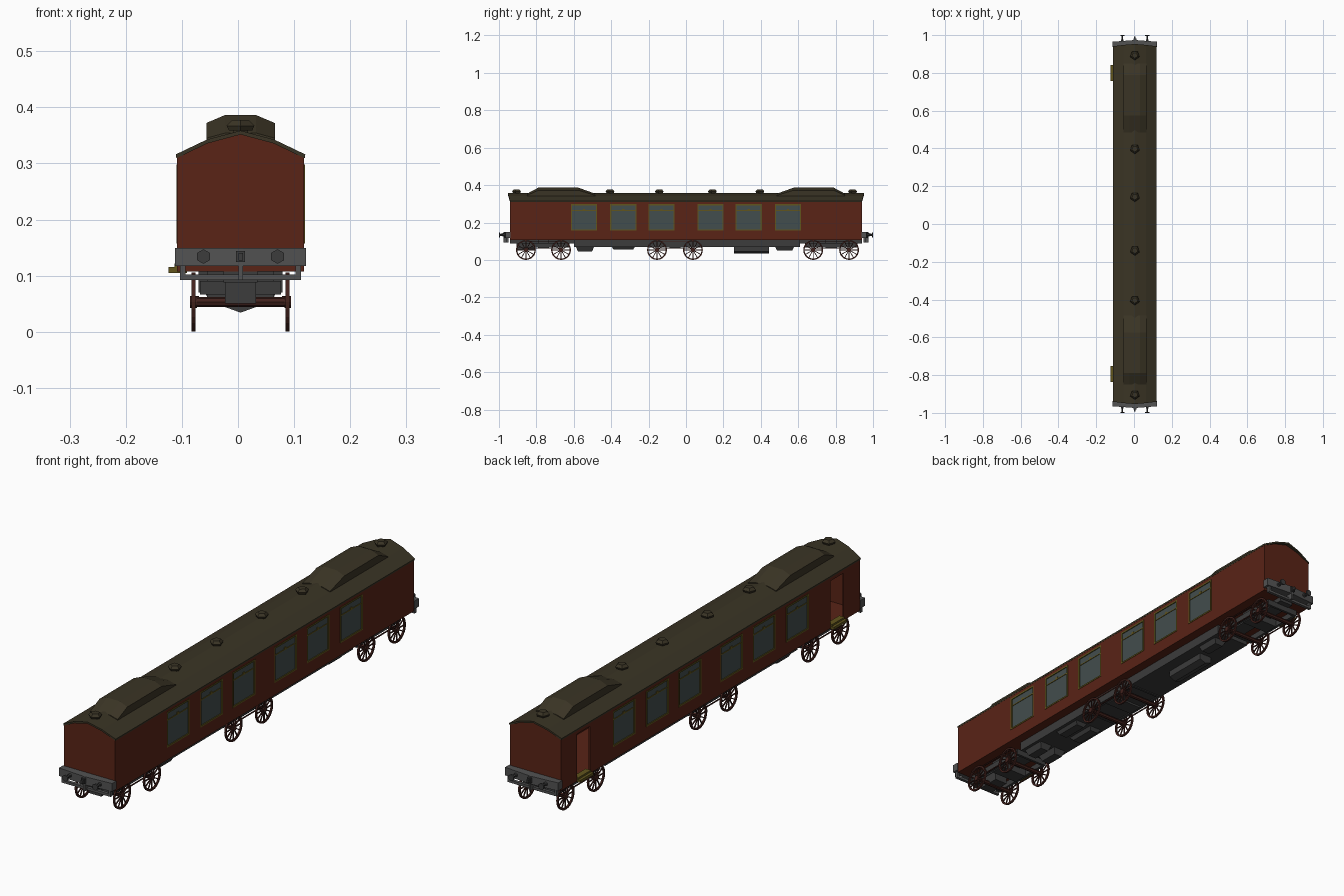
import bpy, bmesh, math
from mathutils import Matrix, Vector

if "Cube" in bpy.data.objects:
    bpy.data.objects.remove(bpy.data.objects["Cube"])

CX = 0.0045  # body centre line (the steps stick out on the left)

def mat(name, r, g, b):
    m = bpy.data.materials.new(name)
    m.diffuse_color = (r, g, b, 1)
    m.use_nodes = True
    m.node_tree.nodes["Principled BSDF"].inputs["Base Color"].default_value = m.diffuse_color
    return m

RED = mat("red_paint", 0.10, 0.017, 0.008)
ROOF = mat("roof_brown", 0.042, 0.034, 0.018)
GLASS = mat("glass", 0.055, 0.075, 0.075)
GOLD = mat("gold_trim", 0.12, 0.09, 0.012)
STEEL = mat("steel", 0.085, 0.085, 0.085)
DARK = mat("dark_frame", 0.045, 0.045, 0.045)
WHEEL = mat("wheel_red", 0.055, 0.016, 0.012)

def finish(name, bm, material):
    bmesh.ops.recalc_face_normals(bm, faces=bm.faces)
    me = bpy.data.meshes.new(name)
    bm.to_mesh(me)
    bm.free()
    me.materials.append(material)
    ob = bpy.data.objects.new(name, me)
    ob.location.x = CX
    bpy.context.collection.objects.link(ob)
    return ob

def add_box(bm, x0, x1, y0, y1, z0, z1):
    m = Matrix.Translation(((x0 + x1) / 2, (y0 + y1) / 2, (z0 + z1) / 2))
    bmesh.ops.create_cube(bm, size=1, matrix=m @ Matrix.Diagonal((x1 - x0, y1 - y0, z1 - z0, 1)))

def boxes(name, items, material):
    bm = bmesh.new()
    for b in items:
        add_box(bm, *b)
    return finish(name, bm, material)

def add_cone(bm, a, b, r1, r2, n):
    a, b = Vector(a), Vector(b)
    m = Matrix.Translation((a + b) / 2) @ (b - a).to_track_quat('Z', 'Y').to_matrix().to_4x4()
    bmesh.ops.create_cone(bm, cap_ends=True, segments=n, radius1=r1, radius2=r2,
                          depth=(b - a).length, matrix=m)

def loft(name, rings, material):
    bm = bmesh.new()
    vs = [[bm.verts.new(p) for p in r] for r in rings]
    n = len(vs[0])
    for a, b in zip(vs, vs[1:]):
        for i in range(n):
            bm.faces.new((a[i], a[(i + 1) % n], b[(i + 1) % n], b[i]))
    bm.faces.new(vs[0])
    bm.faces.new(vs[-1])
    return finish(name, bm, material)

def prism(name, profile, y0, y1, material):
    return loft(name, [[(x, y, z) for x, z in profile] for y in (y0, y1)], material)

# Body shell, hollowed out, with window and door openings
def body_profile(t):
    w, d = 0.113 - t, t
    return [(-w, 0.107 + d), (w, 0.107 + d), (w, 0.317 - d), (0.06, 0.338 - d),
            (0, 0.353 - d), (-0.06, 0.338 - d), (-w, 0.317 - d)]

body = prism("body_shell", body_profile(0), -0.94, 0.94, RED)
inner = prism("interior_cutter", body_profile(0.005), -0.934, 0.934, RED)
WIN = [s * y for y in (0.545, 0.335, 0.131) for s in (-1, 1)]
DOORS = (0.80, -0.795)
holes = [(min(s * .1, s * .13), max(s * .1, s * .13), y - .068, y + .068, .159, .296)
         for y in WIN for s in (-1, 1)]
holes += [(-0.13, -0.1, y - .04, y + .04, .12, .295) for y in DOORS]
openings = boxes("opening_cutter", holes, RED)
for cutter in (inner, openings):
    mod = body.modifiers.new("cut", 'BOOLEAN')
    mod.operation = 'DIFFERENCE'
    mod.solver = 'EXACT'
    mod.object = cutter
    cutter.hide_render = True
    cutter.hide_set(True)

# Windows: glass, frame, top light bar and catch
for s, side in ((-1, "left"), (1, "right")):
    def sx(a, b):
        return (min(s * a, s * b), max(s * a, s * b))
    X = sx(.109, .1145)
    for i, y in enumerate(WIN):
        boxes(f"{side}_window_glass_{i}", [(*sx(.109, .111), y - .068, y + .068, .159, .296)], GLASS)
        boxes(f"{side}_window_frame_{i}", [
            (*X, y - .07, y - .064, .157, .298), (*X, y + .064, y + .07, .157, .298),
            (*X, y - .064, y + .064, .157, .163), (*X, y - .064, y + .064, .292, .298),
            (*sx(.109, .113), y - .064, y + .064, .262, .266),
            (*sx(.109, .113), y - .006, y + .006, .266, .273)], GOLD)

# Door steps and sills
for i, y in enumerate(DOORS):
    boxes(f"door_step_{i}", [(-.1285, -.095, y - .042, y + .042, .105, .115),
                             (-.118, -.095, y - .04, y + .04, .115, .122)], GOLD)

# Roof: faceted strip overhanging most at the crown
half = [(.1155, .316, .941), (.06, .3425, .948), (0, .3585, .953)]
arc = half + [(-x, z, y) for x, z, y in half[-2::-1]]
def roof_ring(s):
    return [(x, s * y, z) for x, z, y in arc] + [(x * .99, s * y, z - .007) for x, z, y in arc[::-1]]
loft("roof", [roof_ring(-1), roof_ring(1)], ROOF)

# Raised roof housings
low = [(-.061, .335), (-.061, .345), (-.028, .354), (.028, .354), (.061, .345), (.061, .335)]
high = [(-.061, .335), (-.061, .372), (-.028, .386), (.028, .386), (.061, .372), (.061, .335)]
for s, name in ((-1, "front"), (1, "rear")):
    loft(name + "_roof_housing", [[(x, s * y, z) for x, z in p] for p, y in
         ((low, .85), (high, .79), (high, .575), (low, .485))], ROOF)

# Roof ventilators
for i, y in enumerate((-.904, -.404, -.141, .143, .397, .893)):
    bm = bmesh.new()
    add_cone(bm, (0, y, .35), (0, y, .362), .014, .014, 5)
    add_cone(bm, (0, y, .359), (0, y, .367), .022, .026, 5)
    add_cone(bm, (0, y, .367), (0, y, .377), .026, .016, 5)
    finish(f"roof_ventilator_{i}", bm, ROOF)

# Buffer beams, buffers, coupling hook and lower guard at both ends
for s, name in ((-1, "front"), (1, "rear")):
    def sy(a, b):
        return (min(s * a, s * b), max(s * a, s * b))
    plan = [(-.117, .938), (.117, .938), (.117, .965), (0, .974), (-.117, .965)]
    loft(name + "_buffer_beam", [[(x, s * y, z) for x, y in plan] for z in (.117, .149)], STEEL)
    boxes(name + "_lower_guard", [
        (-.108, .108, *sy(.95, .962), .092, .102), (-.108, -.098, *sy(.95, .962), .1, .12),
        (.098, .108, *sy(.95, .962), .1, .12), (-.004, .004, *sy(.95, .976), .092, .149)], STEEL)
    boxes(name + "_coupling_hook", [(-.008, .008, *sy(.965, .982), .124, .144),
                                    (-.004, .004, *sy(.98, .992), .127, .14)], DARK)
    bm = bmesh.new()
    for x in (-.066, .066):
        add_cone(bm, (x, s * .96, .134), (x, s * .978, .134), .009, .007, 6)
        add_cone(bm, (x, s * .978, .134), (x, s * .994, .134), .005, .005, 6)
        add_cone(bm, (x, s * .994, .134), (x, s * 1.0, .134), .013, .013, 6)
    finish(name + "_buffers", bm, DARK)

# Spoked wheels (one shared mesh) with axles
def wheel_mesh(bm, x):
    w, n = .0035, 24
    ring = []
    for i in range(n):
        c, s = math.cos(math.tau * i / n), math.sin(math.tau * i / n)
        ring.append([bm.verts.new((x + dx, r * c, r * s)) for dx, r in
                     ((-w, .053), (w, .053), (w, .046), (-w, .046))])
    for i in range(n):
        a, b = ring[i], ring[(i + 1) % n]
        for k in range(4):
            bm.faces.new((a[k], a[(k + 1) % 4], b[(k + 1) % 4], b[k]))
    add_cone(bm, (x - .006, 0, 0), (x + .006, 0, 0), .011, .011, 12)
    for i in range(12):
        m = (Matrix.Translation((x, 0, 0)) @ Matrix.Rotation(math.tau * i / 12, 4, 'X')
             @ Matrix.Translation((0, 0, .028)) @ Matrix.Diagonal((.004, .004, .038, 1)))
        bmesh.ops.create_cube(bm, size=1, matrix=m)

bm = bmesh.new()
for x in (-.084, .084):
    wheel_mesh(bm, x)
add_cone(bm, (-.084, 0, 0), (.084, 0, 0), .009, .009, 8)
first = finish("wheelset_0", bm, WHEEL)
AXLES = (-.856, -.668, -.155, .037, .68, .872)
for i, y in enumerate(AXLES):
    ob = first
    if i:
        ob = bpy.data.objects.new(f"wheelset_{i}", first.data)
        bpy.context.collection.objects.link(ob)
    ob.location = (CX, y, .053)

# Bogie frames: side bars, cross bars, centre pivot, red brake rods
for i, (a, b) in enumerate(zip(AXLES[::2], AXLES[1::2])):
    m = (a + b) / 2
    boxes(f"bogie_frame_{i}", [
        (-.072, -.06, a - .045, b + .045, .066, .09), (.06, .072, a - .045, b + .045, .066, .09),
        (-.06, .06, a - .045, a - .035, .066, .09), (-.06, .06, b + .035, b + .045, .066, .09),
        (-.06, .06, m - .03, m + .03, .062, .107)], DARK)
    boxes(f"brake_rods_{i}", [(x - .002, x + .002, a, b, z, z + .004)
                              for x in (-.076, .076) for z in (.06, .098)], WHEEL)

# Underframe slab and hanging equipment
boxes("underframe", [(-.075, .075, -.60, .61, .07, .108),
                     (-.03, .03, -.94, .94, .088, .108)], DARK)
boxes("front_under_box", [(-.0275, .0275, -.905, -.81, .05, .108)], DARK)
prism("under_tank", [(-.0275, .08), (-.0275, .044), (0, .034), (.0275, .044), (.0275, .08)],
      .257, .444, DARK)

def tapered(name, x, y0, y1, z):
    def rect(h, t):
        return [(x - .03 + t, y0 + t, h), (x + .03 - t, y0 + t, h),
                (x + .03 - t, y1 - t, h), (x - .03 + t, y1 - t, h)]
    loft(name, [rect(.075, 0), rect(z, .012)], DARK)

tapered("rear_under_box", .035, .475, .58, .05)
tapered("front_left_under_box", -.035, -.59, -.49, .046)
tapered("front_right_under_box", .035, -.59, -.49, .046)
tapered("middle_left_under_box", -.035, -.40, -.27, .056)
tapered("middle_right_under_box", .035, -.40, -.27, .056)
